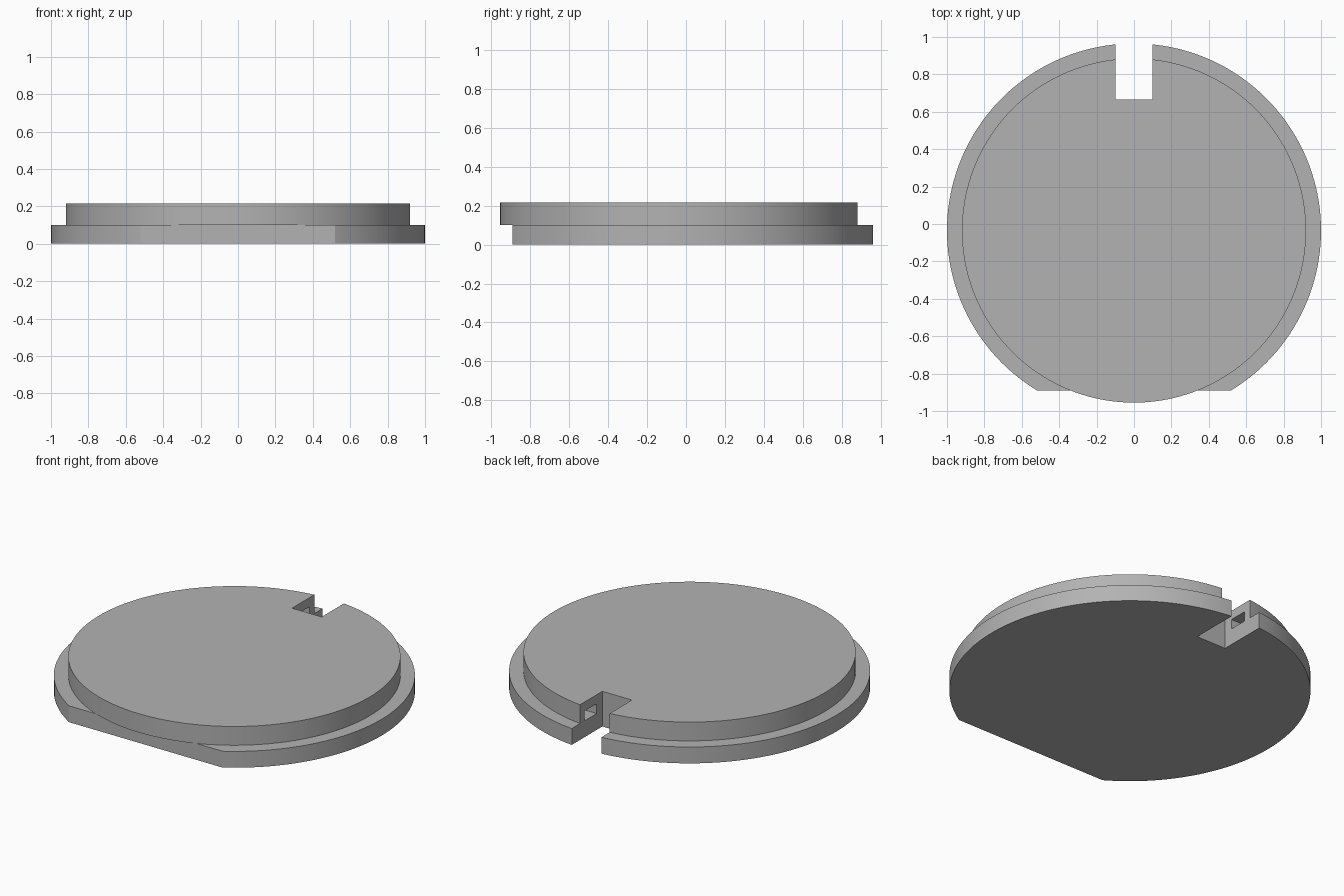
import bpy
import math

cube = bpy.data.objects.get("Cube")
if cube:
    bpy.data.objects.remove(cube, do_unlink=True)

CENTRE_Y = -0.035
BASE_TOP = 0.10
TOP = 0.215

grey = bpy.data.materials.new("mid_grey")
grey.use_nodes = True
colour = (0.45, 0.45, 0.45, 1)
grey.diffuse_color = colour
grey.node_tree.nodes["Principled BSDF"].inputs["Base Color"].default_value = colour


def disc(name, radius, z0, z1):
    bpy.ops.mesh.primitive_cylinder_add(
        vertices=160, radius=radius, depth=z1 - z0,
        location=(0, CENTRE_Y, (z0 + z1) / 2))
    ob = bpy.context.object
    ob.name = name
    ob.data.materials.append(grey)
    return ob


def cut_box(ob, low, high):
    """Subtract the box between two corners."""
    bpy.ops.mesh.primitive_cube_add(
        size=1, location=[(a + b) / 2 for a, b in zip(low, high)])
    cutter = bpy.context.object
    cutter.scale = [b - a for a, b in zip(low, high)]
    cutter.hide_render = True
    bpy.context.view_layer.update()
    mod = ob.modifiers.new("cut", 'BOOLEAN')
    mod.operation = 'DIFFERENCE'
    mod.solver = 'EXACT'
    mod.object = cutter
    bpy.context.view_layer.objects.active = ob
    bpy.ops.object.modifier_apply(modifier=mod.name)
    bpy.data.objects.remove(cutter, do_unlink=True)


base = disc("base_flange", 1.0, 0, BASE_TOP)
plate = disc("upper_disc", 0.92, BASE_TOP, TOP)

# Flat chord across the front of the flange
cut_box(base, (-2, -2, -1), (2, -0.89, 1))

# Slot through both layers at the back
for ob in (base, plate):
    cut_box(ob, (-0.1, 0.665, -1), (0.1, 2, 1))

# Blind pockets in both slot walls
cut_box(plate, (-0.2, 0.72, 0.05), (0.2, 0.835, 0.16))

for ob in (base, plate):
    bpy.ops.object.select_all(action='DESELECT')
    ob.select_set(True)
    bpy.context.view_layer.objects.active = ob
    bpy.ops.object.shade_smooth_by_angle(angle=math.radians(30))
